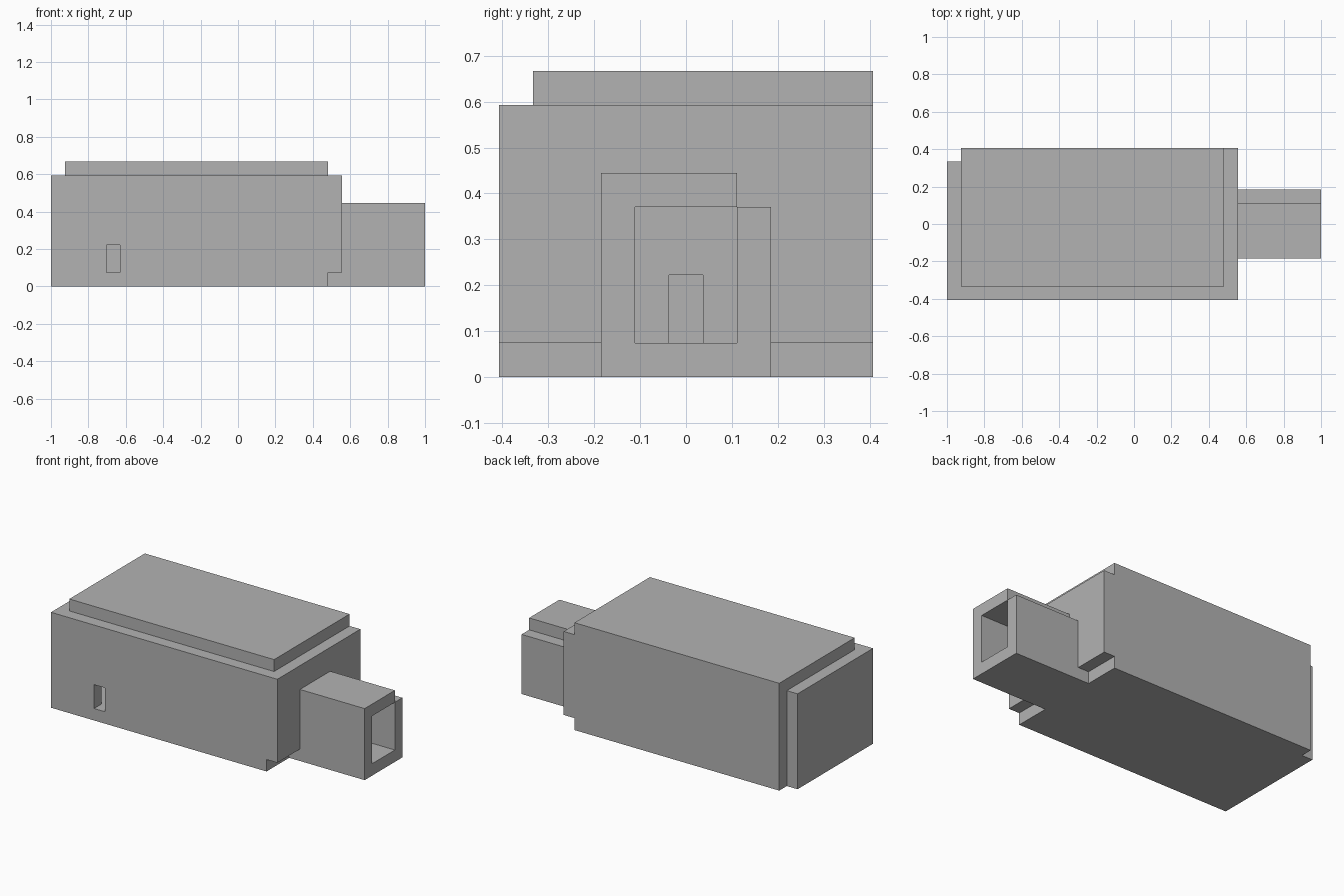
import bpy
import bmesh
from mathutils import Vector

if "Cube" in bpy.data.objects:
    bpy.data.objects.remove(bpy.data.objects["Cube"], do_unlink=True)

U = 2 / 27  # one block

grey = bpy.data.materials.new("plain grey")
grey.use_nodes = True
COLOUR = (0.45, 0.45, 0.45, 1)
grey.diffuse_color = COLOUR
grey.node_tree.nodes["Principled BSDF"].inputs["Base Color"].default_value = COLOUR


def box(name, x, y, z):
    """Box from (low, high) ranges counted in blocks."""
    low, high = (Vector(c) * U for c in zip(x, y, z))
    bm = bmesh.new()
    bmesh.ops.create_cube(bm, size=1)
    for v in bm.verts:
        v.co = (low + high) / 2 + v.co * (high - low)
    mesh = bpy.data.meshes.new(name)
    bm.to_mesh(mesh)
    bm.free()
    mesh.materials.append(grey)
    obj = bpy.data.objects.new(name, mesh)
    bpy.context.collection.objects.link(obj)
    return obj


def cut_opening(wall, name, x, y, z):
    """Cut a rectangular opening through a wall."""
    cutter = box(name, x, y, z)
    cutter.hide_render = True
    cutter.hide_viewport = True
    cutter.display_type = 'WIRE'
    mod = wall.modifiers.new("opening", 'BOOLEAN')
    mod.operation = 'DIFFERENCE'
    mod.solver = 'EXACT'
    mod.object = cutter


# Main room
inner_x = (-12.5, 6.5)
box("room_floor", inner_x, (-4.5, 4.5), (0, 1))
box("room_ceiling", inner_x, (-4.5, 5.5), (8, 9))
box("back_wall", inner_x, (4.5, 5.5), (0, 8))
box("end_wall", (-13.5, -12.5), (-4.5, 4.5), (0, 8))
front_wall = box("front_wall", (-13.5, 6.5), (-5.5, -4.5), (0, 8))
entry_wall = box("entry_wall", (6.5, 7.5), (-5.5, 5.5), (1, 8))

# Openings
cut_opening(front_wall, "window_cutter", (-9.5, -8.5), (-6, -4), (1, 3))
cut_opening(entry_wall, "door_cutter", (6, 8), (-0.5, 0.5), (0.5, 3))

# Entry corridor
box("corridor_floor", (6.5, 13.5), (-2.5, 2.5), (0, 1))
box("corridor_roof", (7.5, 13.5), (-2.5, 1.5), (5, 6))
for side, name in ((-1, "corridor_front_wall"), (1, "corridor_back_wall")):
    box(name, (7.5, 13.5), sorted((side * 1.5, side * 2.5)), (1, 5))
